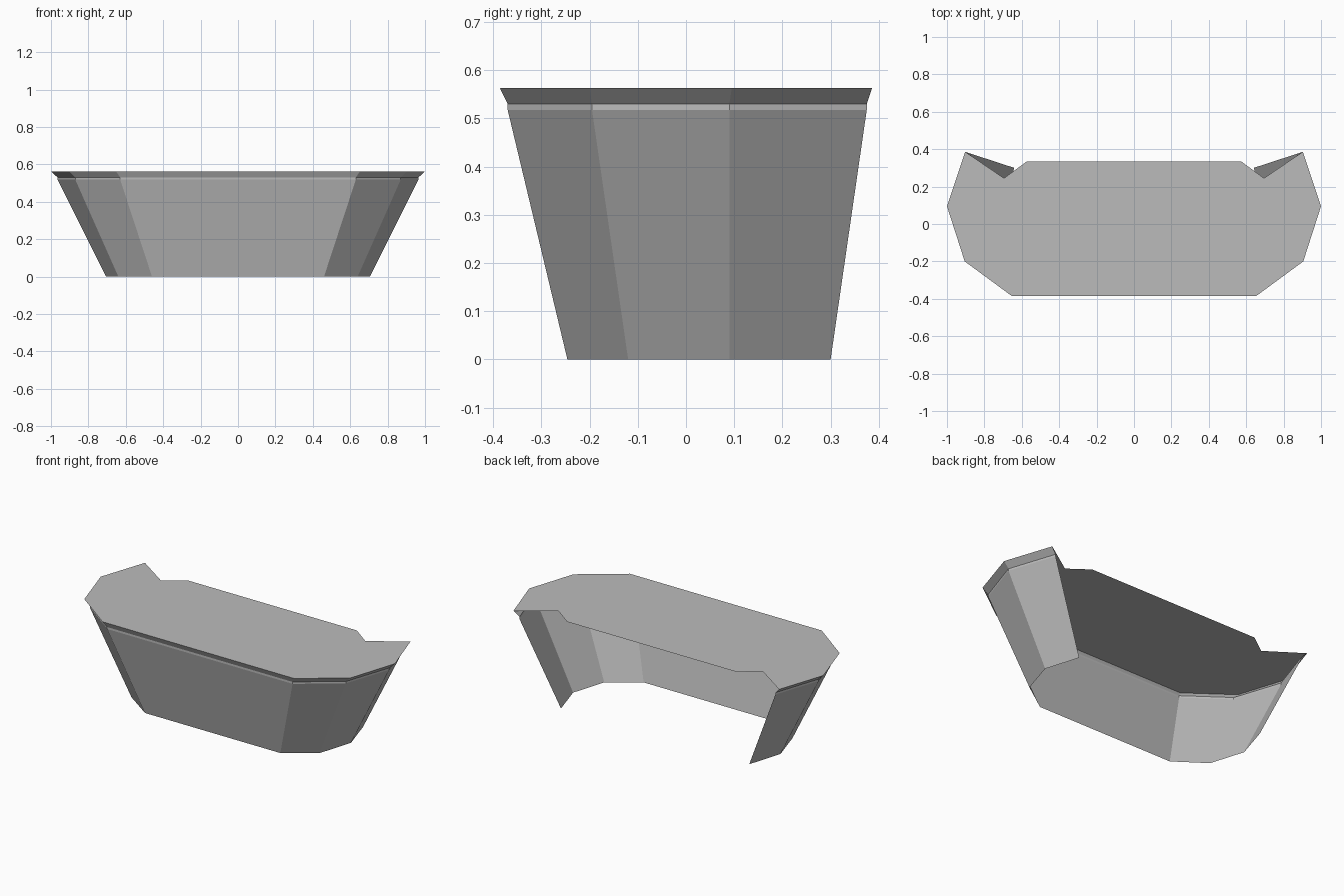
import bpy
import bmesh

if "Cube" in bpy.data.objects:
    bpy.data.objects.remove(bpy.data.objects["Cube"], do_unlink=True)

grey = bpy.data.materials.new("plain_grey")
grey.use_nodes = True
colour = (0.5, 0.5, 0.5, 1)
grey.diffuse_color = colour
grey.node_tree.nodes["Principled BSDF"].inputs["Base Color"].default_value = colour


def mirrored(half):
    """Plan outline from the left back end, round the front, to the right back end."""
    return half[::-1] + [(-x, y) for x, y in half]


def finish(name, bm):
    mesh = bpy.data.meshes.new(name)
    bm.to_mesh(mesh)
    bm.free()
    mesh.materials.append(grey)
    obj = bpy.data.objects.new(name, mesh)
    bpy.context.collection.objects.link(obj)
    return obj


def loft(name, levels):
    """Open sheet stretched between outlines at given heights, facing outwards."""
    bm = bmesh.new()
    rings = [[bm.verts.new((x, y, z)) for x, y in mirrored(half)] for half, z in levels]
    for low, high in zip(rings, rings[1:]):
        for i in range(len(low) - 1):
            bm.faces.new((low[i + 1], low[i], high[i], high[i + 1]))
    return finish(name, bm)


# Half outlines, front corner to back end
foot = [(0.46, -0.246), (0.64, -0.12), (0.705, 0.09), (0.64, 0.30)]
shoulder = [(0.63, -0.37), (0.87, -0.195), (0.965, 0.09), (0.87, 0.375)]
lip = [(0.652, -0.386), (0.905, -0.2), (1.0, 0.095), (0.903, 0.386)]

# Flared wall, thin upright band and overhanging rim
loft("flared_wall", [(foot, 0), (shoulder, 0.518)])
loft("upright_band", [(shoulder, 0.518), (shoulder, 0.53)])
loft("overhanging_rim", [(shoulder, 0.53), (lip, 0.563)])

# Flat top with a notched back edge
bm = bmesh.new()
notch = [(0.695, 0.245), (0.575, 0.333)]
outline = mirrored(lip + notch)
top = bm.faces.new([bm.verts.new((x, y, 0.563)) for x, y in outline])
top.normal_update()
if top.normal.z < 0:
    top.normal_flip()
finish("counter_top", bm)
